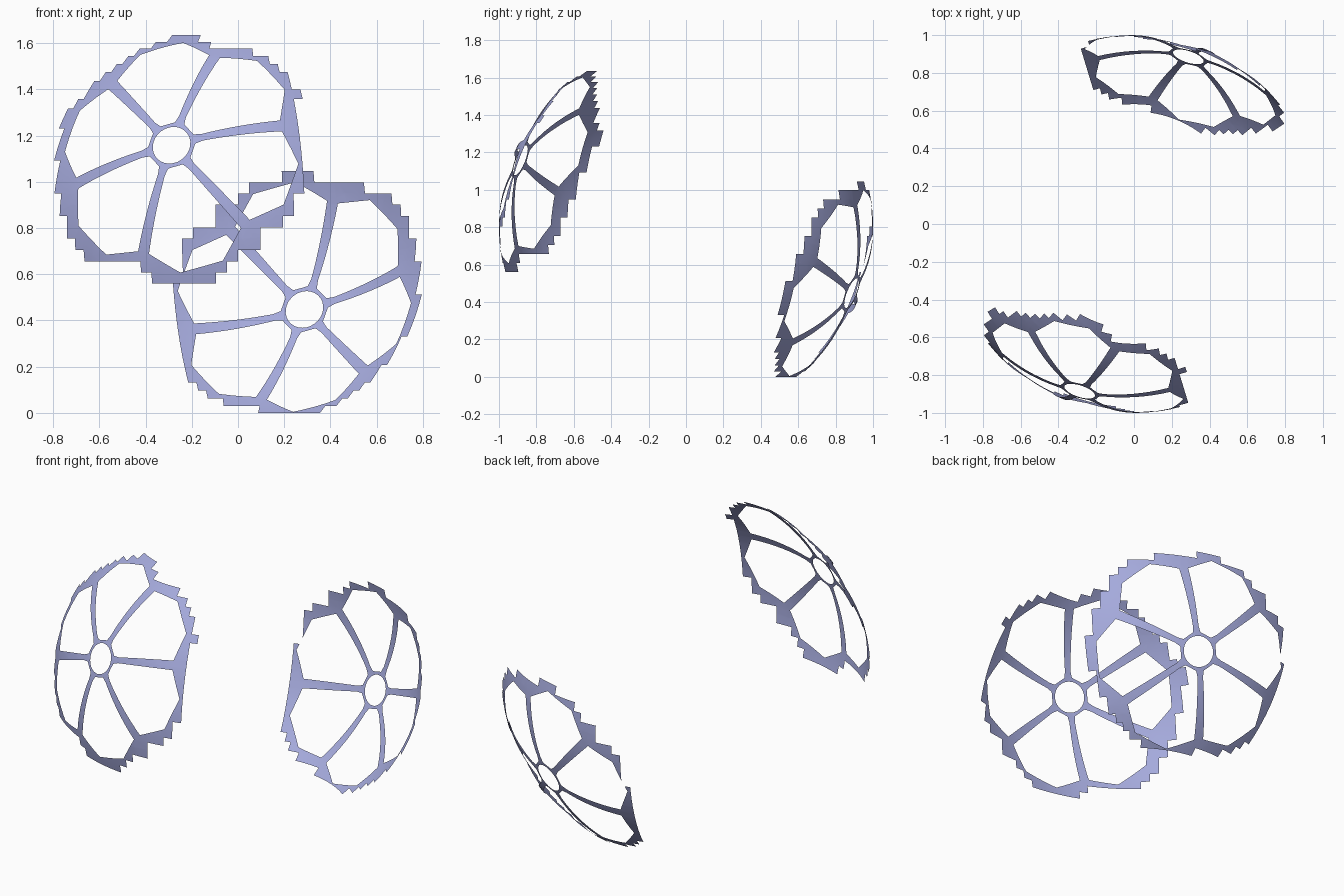
import bpy, bmesh, math
from mathutils import Vector

if "Cube" in bpy.data.objects:
    bpy.data.objects.remove(bpy.data.objects["Cube"])

STEP = math.radians(2.8125)          # sphere grid spacing
CENTRE = Vector((0, 0, 0.803))       # centre of the unit sphere
FIRST_ROW = -5
# stepped outer edge: first and last grid column for each row, bottom to top
LEFT = [-8, -9, -15, -16, -17, -17, -18, -18, -19, -19, -19, -20, -20, -20, -21,
        -21, -20, -19, -19, -18, -17, -16, -15, -13, -11]
RIGHT = [-2, -1, 0, 2, 2, 4, 5, 5, 6, 6, 6, 6, 6, 6, 6,
         6, 6, 7, 6, 6, 5, 4, 2, -4, -6]
# opposite wheel: one row shorter, with a few different steps
REAR_LEFT = [-7, -12] + LEFT[2:14] + [-20, -19, -19, -19, -18, -18, -17, -16, -15, -13]
REAR_RIGHT = [-4, -1] + RIGHT[2:8] + [5, 5] + RIGHT[10:17] + [6] + RIGHT[18:23] + [-3]

# axis of the wheel and its tangent directions
LON, LAT = math.radians(-18), math.radians(20.9)
AXIS = Vector((math.cos(LAT) * math.sin(LON), -math.cos(LAT) * math.cos(LON), math.sin(LAT)))
EAST = Vector((math.cos(LON), math.sin(LON), 0))
UP = AXIS.cross(EAST)
SPOKE = 16.5                         # angle of the first spoke

paint = bpy.data.materials.new("periwinkle")
paint.diffuse_color = (0.376, 0.402, 0.716, 1)
paint.use_nodes = True
paint.node_tree.nodes["Principled BSDF"].inputs["Base Color"].default_value = paint.diffuse_color


def grid_point(col, row):
    lon, lat = col * STEP, row * STEP
    return Vector((math.cos(lat) * math.sin(lon), -math.cos(lat) * math.cos(lon), math.sin(lat)))


def wheel_point(r, degrees):
    a = math.radians(degrees)
    return (EAST * math.cos(a) + UP * math.sin(a)) * r + AXIS * math.sqrt(1 - r * r)


def cut_hole(bm, outline):
    """Cut a convex outline, given anticlockwise, out of the shell."""
    inside = list(bm.faces)
    for a, b in zip(outline, outline[1:] + outline[:1]):
        normal = a.cross(b).normalized()
        edges = {e for f in inside for e in f.edges}
        verts = {v for f in inside for v in f.verts}
        res = bmesh.ops.bisect_plane(bm, geom=inside + list(edges) + list(verts), dist=1e-6,
                                     plane_co=(0, 0, 0), plane_no=normal)
        faces = {g for g in res["geom"] if isinstance(g, bmesh.types.BMFace)}
        faces |= {f for f in inside if f.is_valid}
        inside = [f for f in faces if f.calc_center_median().dot(normal) > 0]
    bmesh.ops.delete(bm, geom=inside, context='FACES')


def petal(mid):
    """Opening between two spokes, symmetric about its middle angle."""
    half = [(0.535, 10.5), (0.468, 26.8), (0.14, 23.4), (0.107, 18)]
    pts = [(r, mid + t) for r, t in half]
    pts += [(r, mid - t) for r, t in reversed(half)]
    return [wheel_point(r, t) for r, t in pts]


def build_wheel(name, left, right, sign):
    bm = bmesh.new()
    # stepped patch of the sphere
    for i, (first, last) in enumerate(zip(left, right)):
        row = FIRST_ROW + i
        for col in range(first, last):
            corners = ((col, row), (col + 1, row), (col + 1, row + 1), (col, row + 1))
            bm.faces.new([bm.verts.new(grid_point(*c)) for c in corners])
    bmesh.ops.remove_doubles(bm, verts=bm.verts, dist=1e-4)
    # hub opening and six petal openings
    cut_hole(bm, [wheel_point(0.085, 360 * k / 28) for k in range(28)])
    for k in range(6):
        cut_hole(bm, petal(SPOKE + 30 + 60 * k))
    # place on the sphere, facing outward
    for v in bm.verts:
        v.co *= sign
    bm.normal_update()
    for f in bm.faces:
        if f.normal.dot(f.calc_center_median()) < 0:
            f.normal_flip()
        f.smooth = True
    mesh = bpy.data.meshes.new(name)
    bm.to_mesh(mesh)
    bm.free()
    mesh.materials.append(paint)
    obj = bpy.data.objects.new(name, mesh)
    obj.location = CENTRE
    bpy.context.collection.objects.link(obj)


build_wheel("front_wheel_shell", LEFT, RIGHT, 1)
build_wheel("rear_wheel_shell", REAR_LEFT, REAR_RIGHT, -1)
